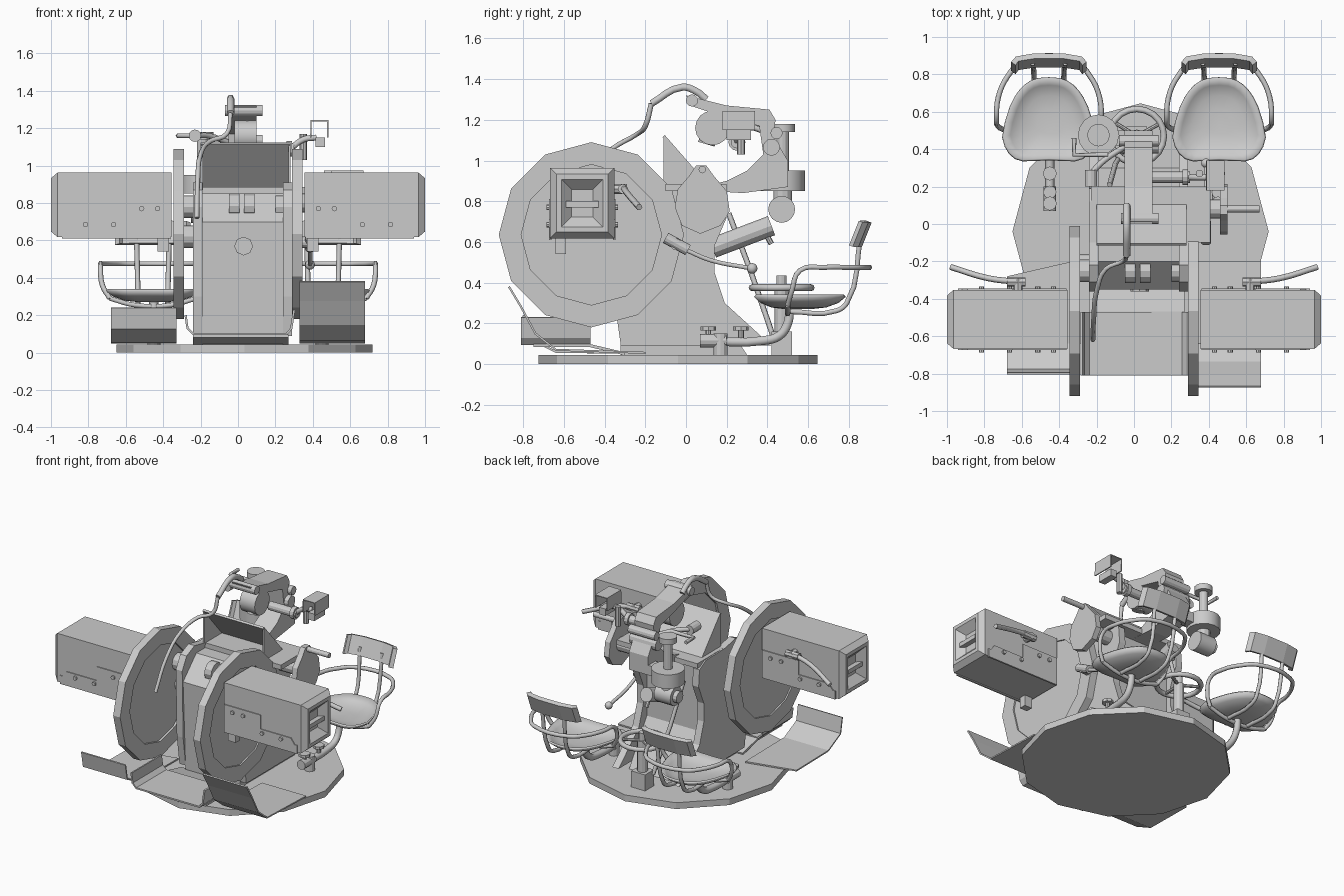
import bpy, bmesh, math
from mathutils import Vector, Matrix

if "Cube" in bpy.data.objects:
    bpy.data.objects.remove(bpy.data.objects["Cube"])


def finish(name, bm, smooth=False):
    bmesh.ops.recalc_face_normals(bm, faces=bm.faces)
    me = bpy.data.meshes.new(name)
    bm.to_mesh(me)
    bm.free()
    ob = bpy.data.objects.new(name, me)
    bpy.context.collection.objects.link(ob)
    if smooth:
        bpy.ops.object.select_all(action='DESELECT')
        bpy.context.view_layer.objects.active = ob
        ob.select_set(True)
        bpy.ops.object.shade_smooth_by_angle(angle=math.radians(35))
    return ob


def box(name, x, y, z):
    return extrude(name, [(y[0], z[0]), (y[1], z[0]), (y[1], z[1]), (y[0], z[1])], 'X', *x)


def cyl(name, a, b, r, n=12):
    a, b = Vector(a), Vector(b)
    bm = bmesh.new()
    m = Matrix.Translation((a + b) / 2) @ (b - a).to_track_quat('Z', 'Y').to_matrix().to_4x4()
    bmesh.ops.create_cone(bm, cap_ends=True, segments=n, radius1=r, radius2=r,
                          depth=(b - a).length, matrix=m)
    return finish(name, bm, n > 12)


def extrude(name, pts, axis, lo, hi, thick=0):
    """Extrude a 2D profile along an axis; thick > 0 makes it an open bent sheet."""
    place = {'X': lambda p, t: (t, p[0], p[1]), 'Y': lambda p, t: (p[0], t, p[1]),
             'Z': lambda p, t: (p[0], p[1], t)}[axis]
    bm = bmesh.new()
    A = [bm.verts.new(place(p, lo)) for p in pts]
    B = [bm.verts.new(place(p, hi)) for p in pts]
    n = len(pts)
    for i in range(n - 1 if thick else n):
        j = (i + 1) % n
        bm.faces.new((A[i], A[j], B[j], B[i]))
    if not thick:
        bm.faces.new(A)
        bm.faces.new(B[::-1])
    ob = finish(name, bm)
    if thick:
        mod = ob.modifiers.new('thickness', 'SOLIDIFY')
        mod.thickness, mod.offset = thick, 0
    return ob


def tube(name, pts, r, curved=True):
    cu = bpy.data.curves.new(name, 'CURVE')
    cu.dimensions, cu.bevel_depth, cu.bevel_resolution = '3D', r, 1
    cu.use_fill_caps, cu.resolution_u = True, 4
    sp = cu.splines.new('BEZIER')
    sp.bezier_points.add(len(pts) - 1)
    for bp, p in zip(sp.bezier_points, pts):
        bp.co = p
        bp.handle_left_type = bp.handle_right_type = 'AUTO' if curved else 'VECTOR'
    ob = bpy.data.objects.new(name, cu)
    bpy.context.collection.objects.link(ob)
    bpy.ops.object.select_all(action='DESELECT')
    bpy.context.view_layer.objects.active = ob
    ob.select_set(True)
    bpy.ops.object.convert(target='MESH')


def ring(name, c, R, r):
    bpy.ops.mesh.primitive_torus_add(location=c, major_radius=R, minor_radius=r,
                                     major_segments=20, minor_segments=8)
    bpy.context.object.name = name
    bpy.ops.object.shade_smooth()


# Base and pedestal
cyl('base_disc', (.035, -.04, 0), (.035, -.04, .045), .685, 12)
side = [(-.32, .09), (-.35, .3), (-.36, .78), (-.31, .87), (-.22, .91), (-.1, .885), (.12, .88),
        (.19, .84), (.2, .72), (.14, .58), (.14, .45), (.19, .3), (.3, .2), (.42, .09)]
extrude('pedestal_side_left', side, 'X', -.24, -.19)
extrude('pedestal_side_right', side, 'X', .24, .29)
extrude('pedestal_core', [(-.32, .045), (-.35, .7), (-.2, .85), (.1, .85), (.1, .35), (.3, .045)],
        'X', -.19, .24)
box('top_plate', (-.23, .41), (-.1, .2), (.85, .885))
cyl('front_knob', (.03, -.3, .57), (.03, -.36, .57), .05, 8)
for x in (-.02, .06):
    cyl('front_lug', (x - .027, -.25, .785), (x + .027, -.25, .785), .065)
# Sloped shield with triangular sides
extrude('shield_slope', [(-.11, 1.12), (.1, .88)], 'X', -.2, .28, .015)
for x in (-.2, .27):
    extrude('shield_side', [(-.11, 1.12), (-.11, .87), (.1, .87)], 'X', x, x + .012)

# Mirrored side discs, gun housings and seats
for s, tag in ((-1, '_left'), (1, '_right')):
    X = lambda x, y, z: (s * x, y, z)
    bm = bmesh.new()
    loops = []
    for R, x in ((.455, .29), (.455, .345), (.345, .345), (.345, .29)):
        loops.append([bm.verts.new((s * x, -.465 + R * math.sin(k * math.pi / 6),
                                    .635 + R * math.cos(k * math.pi / 6))) for k in range(12)])
    for i in range(4):
        for k in range(12):
            a, b, j = loops[i], loops[(i + 1) % 4], (k + 1) % 12
            bm.faces.new((a[k], a[j], b[j], b[k]))
    finish('side_disc_rim' + tag, bm)
    cyl('side_disc_plate' + tag, X(.305, -.465, .635), X(.335, -.465, .635), .35)
    for y, z in ((-.25, .78), (-.22, .62)):
        cyl('trunnion' + tag, X(.2, y, z), X(.31, y, z), .06)

    # housing: chamfered outer end with a sloping window recess
    bm = bmesh.new()
    bmesh.ops.create_cube(bm, size=1, matrix=Matrix.Translation(X(.66, -.51, .79)) @
                          Matrix.Diagonal((.61, .315, .345, 1)))
    end = max(bm.faces, key=lambda f: s * f.calc_center_median().x)
    for thick, depth in ((.03, .035), (.025, 0), (.05, -.05)):
        bmesh.ops.inset_region(bm, faces=[end], thickness=thick, depth=depth,
                               use_even_offset=True)
    finish('gun_housing' + tag, bm)
    box('housing_slot_bar' + tag, sorted((s * .93, s * .985)), (-.59, -.43), (.77, .8))
    plate = [(s * x, z) for x, z in ((.36, .81), (.65, .81), (.65, .71), (.89, .71), (.92, .67),
                                     (.94, .67), (.94, .61), (.36, .61))]
    for y, d in ((-.674, -1), (-.358, 1)):
        extrude('housing_side_plate' + tag, plate, 'Y', y, y + .012)
        for x, z in ((.43, .77), (.515, .77), (.665, .685), (.815, .685)):
            cyl('bolt' + tag, X(x, y, z), X(x, y + (.025 if d > 0 else -.012), z), .014, 8)
    box('housing_lug' + tag, sorted((s * .37, s * .43)), (-.64, -.59), (.54, .62))
    cyl('cocking_pivot' + tag, X(.58, -.31, .86), X(.68, -.31, .86), .025, 8)
    cyl('cocking_bracket' + tag, X(.62, -.36, .86), X(.62, -.29, .86), .025, 8)
    tube('cocking_lever' + tag, [X(.62, -.31, .87), X(.78, -.29, .84), X(.98, -.23, .77)], .016)

    # seat pan: dished rings, wide at the front with a notch
    cx = .455
    bm = bmesh.new()
    prev, n = None, 28
    p = lambda t: math.copysign(abs(t) ** .72, t)
    for f, z in ((.3, .27), (.6, .278), (.85, .3), (1, .33)):
        cur = []
        for k in range(n):
            a = 2 * math.pi * k / n
            c, d = math.cos(a), p(math.sin(a))
            wide = 1 - .33 * max(0, d + .3) / 1.3
            notch = .035 * f * max(0, -math.sin(a)) ** 10
            cur.append(bm.verts.new(X(cx + .255 * f * p(c) * wide, .545 + .24 * f * d + notch, z)))
        if prev:
            for k in range(n):
                bm.faces.new((prev[k], prev[(k + 1) % n], cur[(k + 1) % n], cur[k]))
        else:
            bm.faces.new(cur)
        prev = cur
    ob = finish('seat' + tag, bm, True)
    ob.modifiers.new('thickness', 'SOLIDIFY').thickness = .014
    # seat frame, back and support
    rail = [(.23, .5, .29), (.27, .52, .36), (.28, .56, .46), (.27, .68, .475), (.22, .79, .475),
            (.14, .87, .475)]
    path = [(-a, y, z) for a, y, z in rail] + rail[::-1]
    tube('seat_rail' + tag, [X(cx + a, y, z) for a, y, z in path], .014)
    tube('seat_underframe' + tag, [X(cx - .23, .5, .29), X(cx - .1, .5, .255), X(cx + .1, .5, .255),
                                   X(cx + .23, .5, .29)], .014)
    for d in (-.08, .08):
        tube('back_strut' + tag, [X(cx + d, .5, .258), X(cx + d, .74, .262), X(cx + d, .79, .3),
                                  X(cx + d * 1.1, .86, .64)], .014)
    ob = extrude('seat_back' + tag, [(s * (cx + a), y) for a, y in
                 ((-.19, .81), (-.17, .835), (-.08, .85), (.08, .85), (.17, .835), (.19, .81))],
                 'Z', .58, .7, .03)
    for v in ob.data.vertices:
        v.co.y += (v.co.z - .58) * .4
    tube('seat_support' + tag, [X(.45, .07, .115), X(.45, .38, .115), X(.45, .46, .14),
                                X(.45, .5, .2), X(.45, .51, .27)], .025)
    cyl('support_collar' + tag, X(.45, .07, .115), X(.45, .2, .115), .033)
    cyl('support_foot' + tag, X(.45, .17, .04), X(.45, .17, .15), .035)
    for y in (.11, .27):
        cyl('clamp_stem' + tag, X(.45, y, .1), X(.45, y, .175), .014, 8)
        cyl('clamp_knob' + tag, X(.45, y, .165), X(.45, y, .185), .038, 8)

# Foot pans
extrude('foot_pan_right', [(-.87, .38), (-.81, .28), (-.74, .15), (-.64, .07), (-.2, .055)],
        'X', .33, .68, .01)
ob = extrude('foot_pan_left', [(-.8, .24), (-.78, .13), (-.64, .06), (-.2, .055)],
             'X', -.68, -.33, .01)
for v in ob.data.vertices:
    if v.co.x < -.6 and v.co.y > -.3:
        v.co.y = -.28
extrude('foot_pan_centre', [(-.28, .2), (-.27, .13), (-.24, .1), (.26, .1), (.285, .13), (.3, .23)],
        'Y', -.81, -.47, .012)
extrude('pan_floor', [(-.75, .09), (-.47, .09), (-.3, .05)], 'X', -.24, .27, .015)

# Steering handwheel at the rear
box('wheel_gearbox', (-.04, .07), (.42, .52), (.04, .16))
cyl('wheel_stem', (.015, .47, .15), (.015, .47, .38), .035)
cyl('wheel_hub', (.015, .47, .36), (.015, .47, .435), .025)
ring('handwheel', (.015, .47, .375), .145, .017)
for k in range(3):
    a = k * 2.094 + .5
    cyl('wheel_spoke', (.015, .47, .375),
        (.015 + .145 * math.cos(a), .47 + .145 * math.sin(a), .375), .011, 8)
tube('diagonal_rod', [(-.13, .21, .74), (-.1, .32, .45), (-.04, .43, .13)], .014, False)

# Elevation crank and hand lever on the right
cyl('crank_shaft', (.27, .08, .8), (.47, .08, .8), .05)
extrude('crank_plate', [(.02, .93), (.05, .975), (.1, .975), (.14, .92), (.2, .85), (.215, .75),
                        (.17, .68), (.07, .64), (-.02, .68), (-.055, .77), (-.04, .86)],
        'X', .46, .5)
cyl('crank_handle', (.49, .08, .955), (.67, .08, .955), .018)
cyl('lever_pivot', (.28, -.05, .59), (.4, -.05, .59), .03)
cyl('lever_socket', (.385, -.1, .62), (.385, .01, .56), .028)
tube('hand_lever', [(.385, 0, .56), (.385, .12, .51), (.385, .32, .47)], .012)
bpy.ops.mesh.primitive_uv_sphere_add(segments=12, ring_count=8, radius=.026,
                                     location=(.385, .325, .47))
bpy.context.object.name = 'lever_ball'
bpy.ops.object.shade_smooth()

# Sight arm: C-shaped column
extrude('sight_arm', [(.0, 1.32), (.2, 1.27), (.41, 1.25), (.44, 1.2), (.43, 1.12), (.5, 1.0),
                      (.5, .87), (.28, .84), (.12, .85), (.12, .88), (.2, .9), (.3, .95), (.38, 1.03),
                      (.36, 1.17), (.2, 1.21), (.02, 1.27)], 'X', -.05, .1)
cyl('arm_front_pin', (-.07, .03, 1.295), (.13, .03, 1.295), .03)
cyl('arm_pin_upper', (-.08, .445, 1.135), (.13, .445, 1.135), .03)
cyl('arm_pin_lower', (-.08, .42, 1.065), (.13, .42, 1.065), .042)
cyl('arm_brace', (.02, .13, .57), (.02, .42, .68), .05)
# Drum and cap stack
cyl('sight_drum', (-.19, .475, .85), (-.19, .475, .95), .11, 16)
cyl('drum_stem', (-.19, .475, .94), (-.19, .475, 1.15), .03)
cyl('stem_cap', (-.19, .475, 1.14), (-.19, .475, 1.18), .06, 16)
cyl('drum_yoke', (-.19, .475, .76), (-.19, .475, .86), .045)
cyl('cross_cylinder', (-.25, .47, .76), (-.12, .47, .76), .066, 16)
cyl('cross_cap', (-.28, .47, .76), (-.25, .47, .76), .04)
cyl('clamp_screw', (.02, .38, .66), (.02, .42, .59), .014, 8)
box('drum_bridge', (-.19, .0), (.42, .5), (.87, .94))

# Telescope, cross bar and eyepiece
cyl('scope_body', (.05, .1, 1.08), (.05, .15, 1.25), .042)
cyl('scope_ring', (-.02, .13, 1.16), (.1, .13, 1.16), .085, 16)
cyl('cross_bar', (.08, .25, 1.09), (.3, .25, 1.09), .03)
cyl('cross_bar_collar', (.26, .25, 1.09), (.29, .25, 1.09), .042)
tube('eyepiece_bracket', [(.28, .25, 1.09), (.35, .25, 1.14), (.42, .25, 1.15)], .018)
cyl('bracket_drop', (.35, .27, 1.03), (.35, .27, 1.17), .02, 8)
box('eyepiece_block', (.415, .465), (.2, .32), (1.1, 1.15))
extrude('eyepiece_hood', [(.39, 1.15), (.39, 1.24), (.48, 1.24), (.48, 1.15)], 'Y', .18, .34, .008)
cyl('left_eyepiece', (-.23, .2, 1.16), (-.23, .29, 1.16), .033)
tube('left_link', [(-.23, .27, 1.16), (-.16, .34, 1.16), (-.04, .42, 1.12)], .016)
tube('left_handle', [(-.14, .37, 1.16), (-.32, .37, 1.16), (-.32, .46, 1.16)], .013, False)

# Hose from the arm down to the left disc
tube('hose_upper', [(-.04, .1, 1.3), (-.04, .05, 1.34), (-.04, -.02, 1.36), (-.04, -.17, 1.28)], .02)
tube('hose_lower', [(-.04, -.17, 1.28), (-.06, -.2, 1.17), (-.15, -.24, 1.13), (-.2, -.36, 1.06),
                    (-.215, -.5, .93), (-.22, -.62, .72)], .013)
